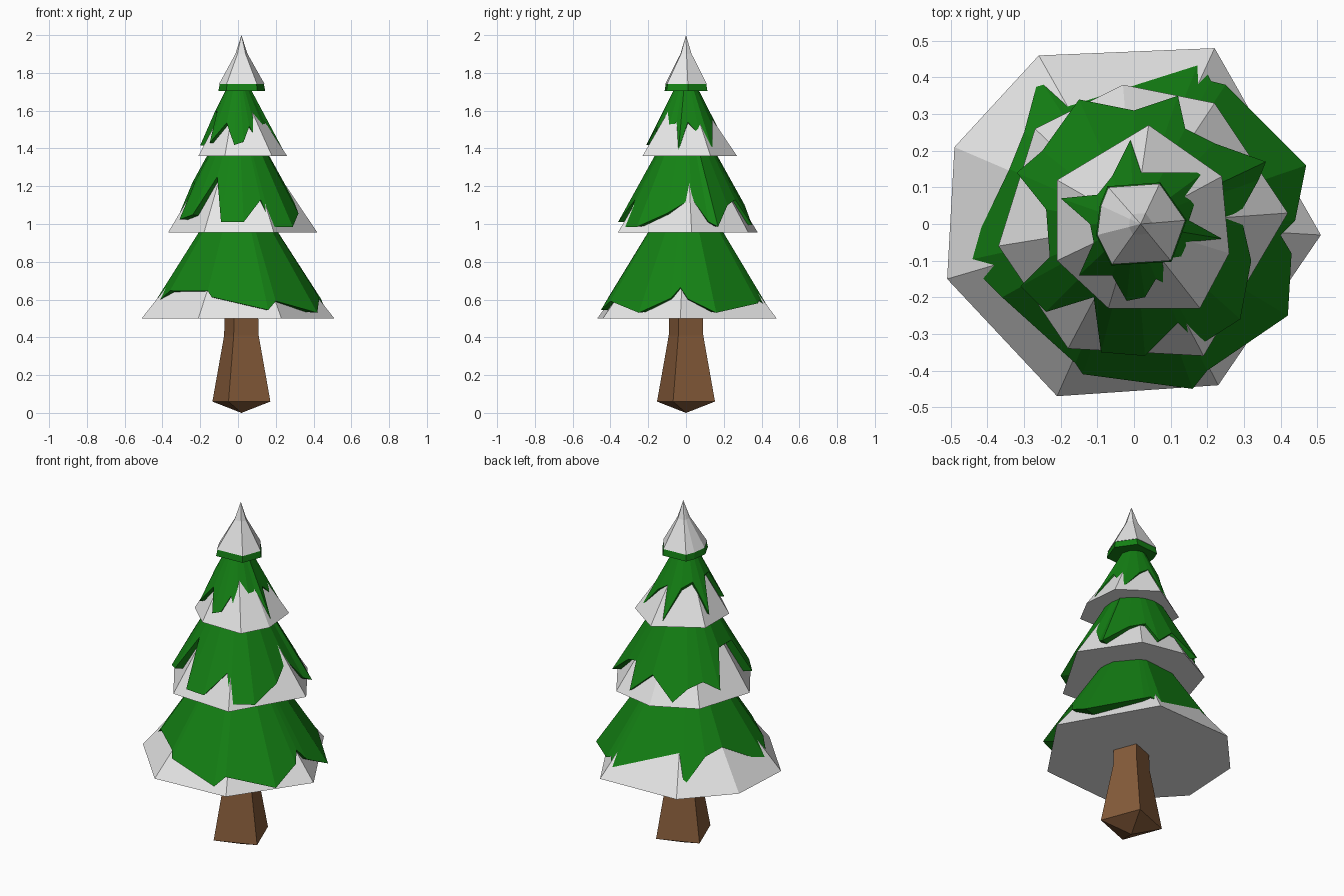
import bpy
import bmesh
import math

cube = bpy.data.objects.get("Cube")
if cube:
    bpy.data.objects.remove(cube, do_unlink=True)


def make_material(name, color):
    mat = bpy.data.materials.new(name)
    mat.use_nodes = True
    mat.diffuse_color = (*color, 1)
    mat.node_tree.nodes["Principled BSDF"].inputs["Base Color"].default_value = (*color, 1)
    return mat


snow = make_material("snow white", (0.8, 0.8, 0.8))
needles = make_material("needle green", (0.007, 0.22, 0.007))
bark = make_material("bark brown", (0.235, 0.105, 0.042))


def loft(name, rings, material, bottom=None, top=None):
    """Flat-faced solid through stacked rings; each end is a point or a flat cap."""
    mesh = bpy.data.meshes.new(name)
    obj = bpy.data.objects.new(name, mesh)
    bpy.context.collection.objects.link(obj)
    bm = bmesh.new()
    loops = [[bm.verts.new(p) for p in ring] for ring in rings]
    count = len(loops[0])
    for low, high in zip(loops, loops[1:]):
        for i in range(count):
            j = (i + 1) % count
            bm.faces.new((low[i], low[j], high[j], high[i]))
    for loop, tip in ((loops[0], bottom), (loops[-1], top)):
        if tip is None:
            bm.faces.new(loop)
        else:
            point = bm.verts.new(tip)
            for i in range(count):
                bm.faces.new((loop[i], loop[(i + 1) % count], point))
    bmesh.ops.recalc_face_normals(bm, faces=bm.faces)
    bm.to_mesh(mesh)
    bm.free()
    mesh.materials.append(material)
    return obj


def outline(points, z, scale=1.0, center=(0, 0)):
    """Plan outline, given in hundredths, scaled about a centre at height z."""
    cx, cy = center
    return [(cx + (x / 100 - cx) * scale, cy + (y / 100 - cy) * scale, z)
            for x, y in points]


def snow_layer(name, points, base, peak):
    loft(name, [outline(points, base)], snow, top=(0, 0, peak))


def needle_layer(name, hem, base, peak, slope):
    """Cone of needles whose ragged hem rises wherever it is drawn inward."""
    ring = [(x / 100, y / 100, max(base + 0.03, peak - slope * math.hypot(x, y) / 100))
            for x, y in hem]
    loft(name, [ring], needles, bottom=(0, 0, base + 0.06), top=(0, 0, peak))


# Trunk: tapered, twisted square post with a pointed foot
def square(z, radius):
    angles = [math.radians(66 + 90 * i) for i in range(4)]
    return [(0.018 + radius * math.cos(a), radius * math.sin(a), z) for a in angles]


loft("trunk", [square(0.06, 0.168), square(0.41, 0.1), square(0.56, 0.096)],
     bark, bottom=(0.018, 0, 0))

# Lower branches
snow_layer("lower_snow",
           [(51, -3), (22, 48), (-26, 46), (-49, 21), (-51, -15), (-21, -47), (23, -44)],
           0.5, 1.15)
needle_layer("lower_needles",
             [(44, 1), (47, 16), (25, 38), (21, 39), (18, 45), (-26, 40), (-30, 25),
              (-34, 15), (-46, -10), (-36, -20), (-16, -38), (-14, -41), (16, -45),
              (20, -40), (42, -25), (43, -8), (40, -3)],
             0.5, 1.285, 1.55)

# Middle branches
snow_layer("middle_snow",
           [(42, 3), (22, 33), (-3, 38), (-27, 26), (-37, -6), (-18, -34), (19, -36)],
           0.955, 1.58)
needle_layer("middle_needles",
             [(29, 3), (34, 12), (36, 17), (22, 22), (14, 26), (12, 35), (0, 31),
              (-15, 34), (-20, 27), (-25, 20), (-32, 14), (-24, 4), (-23, -9),
              (-31, -17), (-24, -24), (-11, -20), (-9, -35), (3, -36), (12, -27),
              (18, -33), (29, -26), (32, -10)],
             0.955, 1.66, 1.8)

# Upper branches
snow_layer("upper_snow",
           [(26, -8), (24, 13), (4, 27), (-21, 12), (-21, -10), (-7, -23), (18, -23)],
           1.36, 1.76)
needle_layer("upper_needles",
             [(15, 1), (17, 7), (19, 14), (8, 14), (2, 14), (-1, 23), (-6, 13),
              (-10, 8), (-20, 7), (-12, 0), (-11, -5), (-15, -14), (-6, -14),
              (-2, -21), (3, -20), (6, -15), (12, -18), (16, -11), (14, -5), (24, -4)],
             1.36, 1.84, 2.0)

# Crown: green collar under a pointed snow cap
crown = [(14, 1), (7, 11), (-7, 10), (-9, 5), (-10, -3), (-6, -11), (10, -10)]
axis = (0.018, 0)
loft("crown_collar", [outline(crown, 1.705, 1.03, axis), outline(crown, 1.745, 0.97, axis)],
     needles)
loft("crown_snow_cap",
     [outline(crown, 1.742, 1.0, axis), outline(crown, 1.9, 0.27, axis)],
     snow, top=(0.018, 0, 2))
